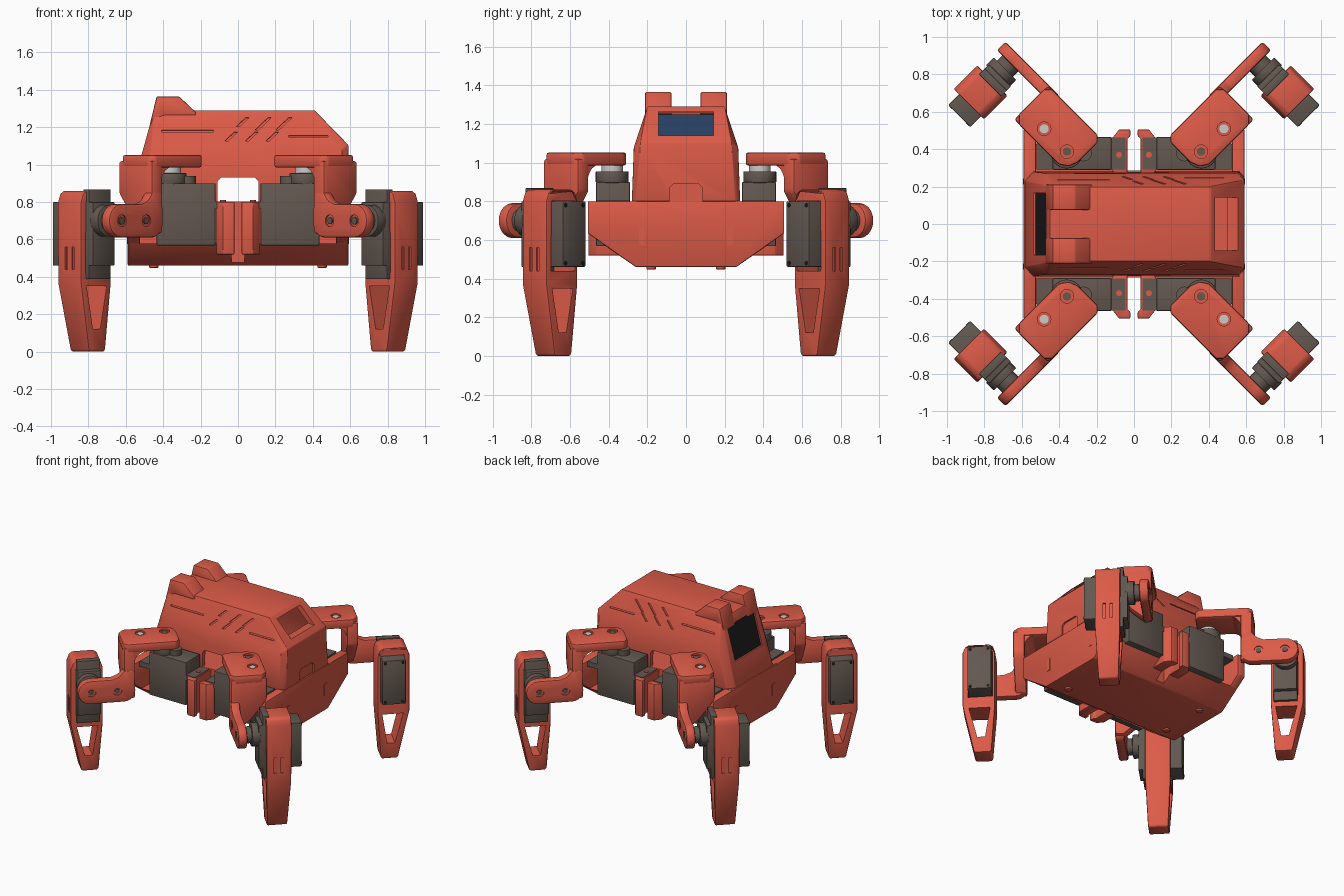
import bpy, bmesh, math
from mathutils import Matrix, Vector

if "Cube" in bpy.data.objects:
    bpy.data.objects.remove(bpy.data.objects["Cube"])

LEG = Matrix.Rotation(math.radians(45), 4, 'Z')   # leg frame: u outward, v sideways, z up
ONE = Matrix.Identity(4)
cutters = []


def material(name, rgb):
    m = bpy.data.materials.new(name)
    m.diffuse_color = (*rgb, 1)
    m.use_nodes = True
    m.node_tree.nodes["Principled BSDF"].inputs["Base Color"].default_value = m.diffuse_color
    return m


RED = material("red_plastic", (0.72, 0.105, 0.065))
GREY = material("servo_grey", (0.125, 0.098, 0.082))
WHITE = material("white_metal", (0.75, 0.75, 0.74))
BLACK = material("screen_black", (0.012, 0.012, 0.014))
BLUE = material("board_blue", (0.035, 0.08, 0.2))


def finish(name, bm, mat, M, bevel, mirror):
    bmesh.ops.transform(bm, matrix=M, verts=bm.verts)
    bmesh.ops.recalc_face_normals(bm, faces=bm.faces)
    me = bpy.data.meshes.new(name)
    bm.to_mesh(me)
    bm.free()
    ob = bpy.data.objects.new(name, me)
    bpy.context.collection.objects.link(ob)
    me.materials.append(mat)
    if bevel:
        b = ob.modifiers.new("bevel", 'BEVEL')
        b.width, b.segments, b.limit_method = bevel, 2, 'ANGLE'
    ob["mirror"] = mirror
    return ob


def prism(name, pts, lo, hi, plane, mat=RED, M=ONE, bevel=0.0, mirror="", toe=None):
    """Extrude a 2D outline from lo to hi along the axis the plane leaves out."""
    put = {'xz': lambda p, q, t: (p, t, q), 'yz': lambda p, q, t: (t, p, q),
           'xy': lambda p, q, t: (p, q, t)}[plane]
    bm = bmesh.new()
    a = [bm.verts.new(put(p, q, lo)) for p, q in pts]
    b = [bm.verts.new(put(p, q, hi)) for p, q in pts]
    bm.faces.new(a)
    bm.faces.new(b)
    n = len(pts)
    for i in range(n):
        bm.faces.new((a[i], a[(i + 1) % n], b[(i + 1) % n], b[i]))
    if toe:                                        # narrow the lowest points
        for v in bm.verts:
            if v.co.z < 0.1:
                v.co.y = toe[0] + (v.co.y - toe[0]) * toe[1]
    return finish(name, bm, mat, M, bevel, mirror)


def box(name, x, y, z, mat=RED, M=ONE, bevel=0.0, mirror=""):
    return prism(name, [(x[0], y[0]), (x[1], y[0]), (x[1], y[1]), (x[0], y[1])],
                 z[0], z[1], 'xy', mat, M, bevel, mirror)


def cyl(name, c, r, h, axis, mat=GREY, M=ONE, bevel=0.0, mirror="xy", n=28):
    bm = bmesh.new()
    rot = {'z': ONE, 'y': Matrix.Rotation(math.pi / 2, 4, 'X'), 'x': Matrix.Rotation(math.pi / 2, 4, 'Y')}[axis]
    bmesh.ops.create_cone(bm, cap_ends=True, segments=n, radius1=r, radius2=r, depth=h,
                          matrix=Matrix.Translation(c) @ rot)
    return finish(name, bm, mat, M, bevel, mirror)


def hull(name, pts, mat=RED, bevel=0.0):
    bm = bmesh.new()
    for x, y, z in pts:
        for s in (1, -1):
            bm.verts.new((x, s * y, z))
    r = bmesh.ops.convex_hull(bm, input=bm.verts)
    bmesh.ops.dissolve_limit(bm, angle_limit=0.01, verts=bm.verts, edges=bm.edges)
    return finish(name, bm, mat, ONE, bevel, "")


def add_mirror(ob):
    if ob["mirror"]:
        m = ob.modifiers.new("mirror", 'MIRROR')
        m.use_axis = ['x' in ob["mirror"], 'y' in ob["mirror"], False]
        m.use_mirror_merge = False


def cut(ob, tool):
    m = ob.modifiers.new("cut", 'BOOLEAN')
    m.operation, m.solver, m.object = 'DIFFERENCE', 'EXACT', tool
    tool.hide_render = True
    cutters.append(tool)


# upper shell, hollow, with tilted back and sloped window end
SH = [(-.585, .23, .8), (-.54, .28, .8), (.565, .28, .8), (.59, .255, .8),
      (-.508, .215, 1.08), (-.465, .27, 1.08), (.555, .27, 1.08), (.59, .235, 1.105),
      (-.45, .2, 1.29), (.41, .2, 1.29)]
shell = hull("upper_shell", SH, bevel=0.006)
cut(shell, hull("shell_cavity", [(x * .945, y * .88, .79 + (z - .8) * .95) for x, y, z in SH]))
cut(shell, prism("cable_slot", [(-.11, .75), (.11, .75), (.11, .91), (.09, .93), (-.09, .93), (-.11, .91)],
                 -.5, .5, 'xz'))
cut(shell, prism("window_opening", [(.33, 1.14), (.7, 1.14), (.7, 1.265), (.33, 1.265)], -.142, .142, 'xz'))
cut(shell, prism("port_recess", [(-.085, .75), (.085, .75), (.085, .87), (.065, .89), (-.065, .89), (-.085, .87)],
                 .578, .7, 'yz'))


def back(z, off):                                  # point on the tilted back face
    return (-.585 + .274 * (z - .8) + off, z)


cut(shell, prism("screen_opening", [back(.97, -.05), back(.97, .08), back(1.22, .08), back(1.22, -.05)],
                 -.165, .165, 'xz'))
prism("screen", [back(.96, .012), back(.96, .032), back(1.23, .032), back(1.23, .012)], -.17, .17, 'xz', BLACK)
prism("screen_board", [back(.95, .034), back(.95, .048), back(1.25, .048), back(1.25, .034)], -.18, .18, 'xz', BLUE)

# engraved slashes and lines on the sloped sides
T, N = Vector((0, -.316, .949)), Vector((0, .949, .316))
SIDE = Matrix(((1, 0, 0, 0), (0, T.y, N.y, .27), (0, T.z, N.z, 1.08), (0, 0, 0, 1)))
marks = [[(x, s), (x + .018, s), (x + .018 + d, s + d), (x + d, s + d)]
         for x, s, d in ((-.07, .05, .05), (.04, .05, .05), (.15, .05, .05),
                         (-.01, .13, .05), (.09, .11, .07), (.20, .11, .07))]
marks += [[(-.41, .1), (-.13, .1), (-.13, .11), (-.41, .11)], [(.27, .07), (.48, .07), (.48, .08), (.27, .08)]]
for k, p in enumerate(marks):
    tool = prism(f"groove_cutter_{k}", p, -.009, .03, 'xy', M=SIDE, mirror="y")
    cut(shell, tool)

# raised fins at the rear of the roof
prism("roof_fin", [(-.475, 1.2), (-.435, 1.365), (-.315, 1.365), (-.225, 1.28), (-.225, 1.262), (-.4, 1.262)],
      .075, .212, 'xz', bevel=0.008, mirror="y")

# lower tray: floor, core, end walls and centre posts
floor = prism("tray_floor", [(-.26, .46), (.26, .46), (.43, .578), (-.43, .578)], -.582, .582, 'yz', bevel=0.006)
cut(floor, box("floor_slot_cutter", (-.035, .035), (.285, .5), (.4, .7), mirror="y"))
core = box("tray_core", (-.58, .58), (-.278, .278), (.57, .802))
prism("end_wall", [(-.26, .46), (.26, .46), (.508, .635), (.508, .8), (-.508, .8), (-.508, .635)],
      .525, .59, 'yz', bevel=0.006, mirror="x")
box("end_wall_tab", (.58, .594), (.212, .242), (.575, .665), mirror="xy")
prism("centre_post", [(.035, .27), (.115, .27), (.115, .46), (.08, .505), (.02, .505), (.02, .47), (.035, .455)],
      .52, .8, 'xy', mirror="xy", bevel=0.004)
cyl("floor_screw_boss", (.45, .18, .457), .025, .02, 'z', RED, bevel=.006)

# hip servos
box("hip_servo", (.12, .435), (.29, .465), (.568, .9), GREY, bevel=.006, mirror="xy")
box("hip_servo_flange", (.045, .52), (.292, .463), (.765, .804), GREY, mirror="xy")
cyl("hip_servo_gearbox", (.36, .382, .925), .085, .06, 'z', bevel=.005)
cyl("hip_servo_small_gearbox", (.27, .38, .915), .045, .05, 'z')
cyl("hip_shaft", (.36, .382, .97), .055, .04, 'z', WHITE)
cyl("hip_flange_screw", (.08, .37, .805), .016, .012, 'z', RED)

# hip bracket: flat arm, drop wall, side plate
arm = prism("hip_arm", [(.445, .02), (.465, -.03), (.51, -.06), (.81, -.06), (.85, -.02), (.85, .17), (.82, .2),
                        (.475, .2), (.445, .17)], .985, 1.052, 'xy', M=LEG, bevel=.012, mirror="xy")
for u in (.527, .7):
    cut(arm, cyl("screw_recess", (u, .02, 1.06), .036, .04, 'z', RED, LEG))
cyl("hip_shaft_screw", (.527, .02, 1.04), .022, .01, 'z', GREY, LEG)
cyl("hip_arm_screw", (.7, .02, 1.04), .024, .014, 'z', WHITE, LEG)
prism("hip_drop_wall", [(-.058, 1.02), (.198, 1.02), (.198, .63), (.14, .63), (.06, .7), (-.03, .81), (-.058, .85)],
      .765, .848, 'yz', M=LEG, bevel=.015, mirror="xy")
prism("hip_inner_fillet", [(.7, .99), (.78, .99), (.78, .9), (.757, .945), (.738, .97)], -.05, .19, 'xz',
      M=LEG, mirror="xy")


def arc(cx, cz, r, a0, a1, n=10):
    return [(cx + r * math.cos(math.radians(a0 + (a1 - a0) * i / n)),
             cz + r * math.sin(math.radians(a0 + (a1 - a0) * i / n))) for i in range(n + 1)]


plate = prism("knee_plate", arc(1.085, .7, .09, -90, 90) + [(.93, .79), (.88, .81), (.85, .85), (.77, .85)]
              + arc(.845, .69, .08, 180, 270, 6), .138, .203, 'xz', M=LEG, bevel=.014, mirror="xy")
for u in (.895, 1.08):
    cut(plate, cyl("plate_recess", (u, .21, .7), .032, .03, 'y', RED, LEG))
cyl("plate_screw", (.895, .192, .7), .018, .02, 'y', GREY, LEG)
cyl("knee_screw", (1.08, .192, .7), .02, .02, 'y', GREY, LEG)

# knee servos
box("knee_servo", (.985, 1.152), (-.252, .055), (.46, .8), GREY, LEG, .006, "xy")
box("knee_servo_flange", (.985, 1.152), (-.02, .025), (.388, .868), GREY, LEG, .004, "xy")
cyl("knee_gearbox", (1.075, .07, .7), .085, .06, 'y', M=LEG, bevel=.005)
cyl("knee_shaft", (1.075, .12, .7), .06, .06, 'y', M=LEG)
for i, u in enumerate((1.005, 1.132)):
    for j, z in enumerate((.48, .78)):
        cyl(f"servo_case_screw_{i}{j}", (u, -.252, z), .011, .006, 'y', BLACK, LEG, n=12)

# shins: frame around the knee servo, tapering to an open toe
shin = prism("shin", [(.99, .012), (1.0, 0), (1.105, 0), (1.115, .012), (1.192, .37), (1.192, .80), (1.175, .845),
                      (1.15, .86), (1.005, .86), (.98, .845), (.964, .80), (.964, .37)], -.172, .006, 'xz',
             M=LEG, bevel=.01, mirror="xy", toe=(-.083, .8))
cut(shin, box("servo_opening", (.983, 1.154), (-.4, .2), (.44, .802), M=LEG))
cut(shin, prism("toe_opening", [(.998, .35), (1.148, .35), (1.09, .12), (1.035, .12)], -.4, .2, 'xz', M=LEG))
for k, v in enumerate((-.115, -.065)):
    cut(shin, box(f"shin_groove_{k}", (1.182, 1.25), (v, v + .018), (.44, .56), M=LEG))

# mirror parts, apply modifiers, remove helpers, shade
for ob in list(bpy.data.objects):
    add_mirror(ob)
bpy.context.view_layer.update()
parts = [o for o in bpy.data.objects if o not in cutters]
bpy.ops.object.select_all(action='DESELECT')
for ob in parts:
    ob.select_set(True)
bpy.context.view_layer.objects.active = parts[0]
bpy.ops.object.convert(target='MESH')
for t in cutters:
    bpy.data.objects.remove(t)
bpy.ops.object.shade_smooth_by_angle(angle=math.radians(28))
